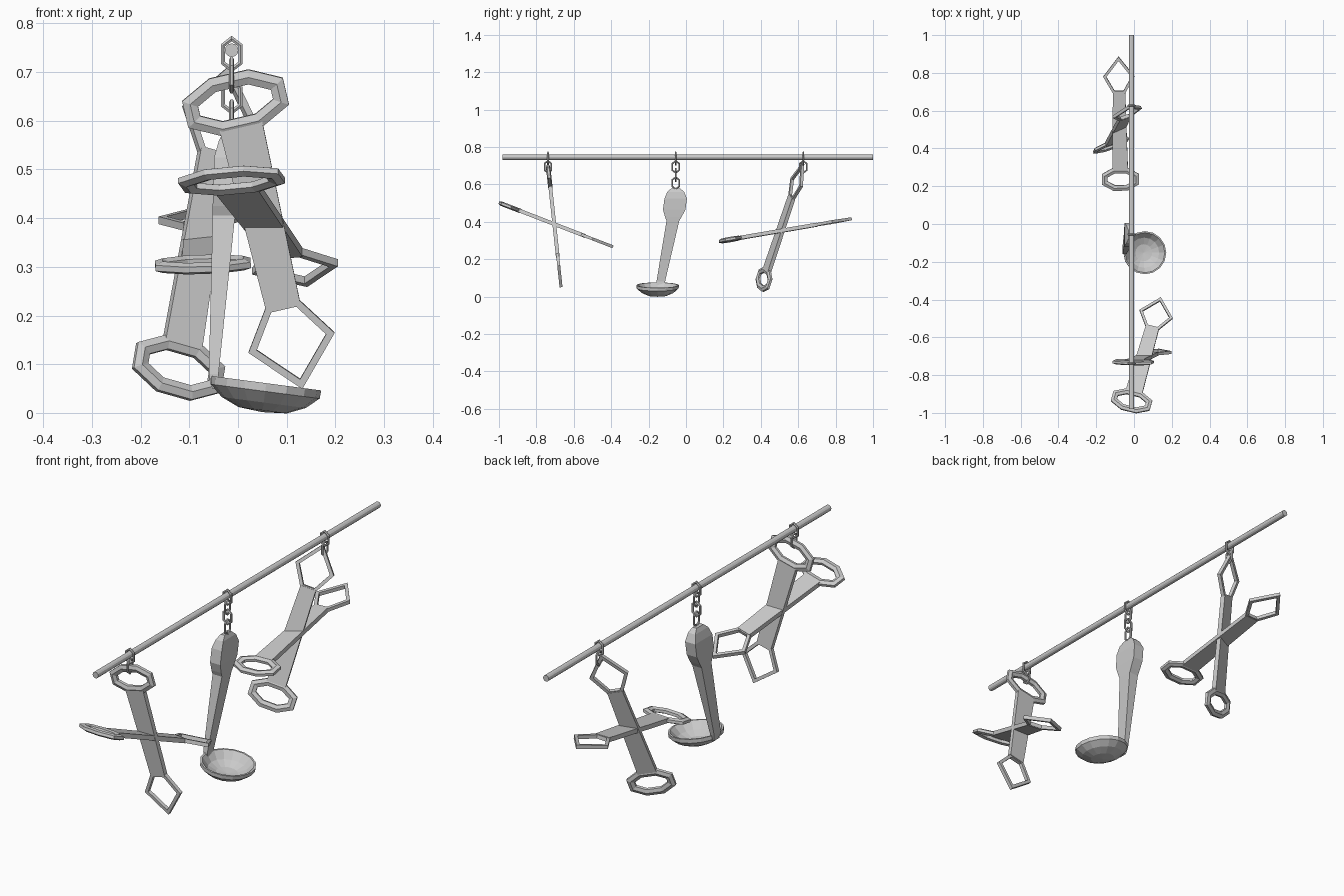
import bpy, bmesh, math
from mathutils import Vector, Matrix

if "Cube" in bpy.data.objects:
    bpy.data.objects.remove(bpy.data.objects["Cube"])


def finish(name, bm, mat=None):
    bmesh.ops.recalc_face_normals(bm, faces=bm.faces)
    if mat:
        bm.transform(mat)
        bmesh.ops.recalc_face_normals(bm, faces=bm.faces)
    me = bpy.data.meshes.new(name)
    bm.to_mesh(me)
    bm.free()
    ob = bpy.data.objects.new(name, me)
    bpy.context.collection.objects.link(ob)
    return ob


def add_loop(bm, path, half_w, half_t, sides):
    """Sweep a small polygon section round a closed flat path (local xy)."""
    pts = [Vector(p) for p in path]
    n, rows = len(pts), []
    for i, p in enumerate(pts):
        d0 = (p - pts[i - 1]).normalized()
        d1 = (pts[(i + 1) % n] - p).normalized()
        d = (d0 + d1).normalized()
        side = Vector((d.y, -d.x)) / max(0.6, d.dot(d1))
        row = []
        for k in range(sides):
            a = 2 * math.pi * (k + 0.5) / sides
            f = 1.41 if sides == 4 else 1.0
            q = p + side * half_w * f * math.cos(a)
            row.append(bm.verts.new((q.x, q.y, half_t * f * math.sin(a))))
        rows.append(row)
    for i in range(n):
        r, s = rows[i], rows[(i + 1) % n]
        for k in range(sides):
            m = (k + 1) % sides
            bm.faces.new((r[k], r[m], s[m], s[k]))


def add_loft(bm, sections):
    """Join four-cornered sections end to end and cap both ends."""
    rows = [[bm.verts.new(c) for c in s] for s in sections]
    for r, s in zip(rows, rows[1:]):
        for k in range(4):
            m = (k + 1) % 4
            bm.faces.new((r[k], r[m], s[m], s[k]))
    bm.faces.new(rows[0])
    bm.faces.new(rows[-1])


def hanging_tool(name, ring_centre, tip, across, sw):
    """Flat bar with a wide ring at one end and a pentagon loop at the other."""
    o, t = Vector(ring_centre), Vector(tip)
    u = (t - o).normalized()
    w = Vector(across)
    w = (w - u * w.dot(u)).normalized()
    nrm = w.cross(u)
    L = (t - o).length
    sl = L / 0.605
    bm = bmesh.new()
    # wide eight-sided ring
    ring = []
    for k in range(8):
        a = math.radians(22.5 + 45 * k)
        ring.append((0.099 * sw * math.cos(a), 0.050 * math.sin(a)))
    add_loop(bm, ring, 0.017, 0.012, 6)
    # pentagon loop
    e, m = 0.43 * sl, 0.507 * sl
    add_loop(bm, [(-0.030 * sw, e), (0.030 * sw, e), (0.082 * sw, m),
                  (0, L - 0.010), (-0.082 * sw, m)], 0.007, 0.008, 4)
    # flat handle bar
    secs = []
    for y, h in ((0.045, 0.045 * sw), (0.432 * sl, 0.036 * sw)):
        secs.append([(-h, y, -0.010), (h, y, -0.010), (h, y, 0.010), (-h, y, 0.010)])
    add_loft(bm, secs)
    mat = Matrix((w, u, nrm)).transposed().to_4x4()
    mat.translation = o
    return finish(name, bm, mat)


# hanging rod
RX, RZ = -0.013, 0.745
bm = bmesh.new()
bmesh.ops.create_cone(bm, cap_ends=True, segments=12, radius1=0.014,
                      radius2=0.014, depth=1.98)
finish("hanging_rod", bm, Matrix.Translation((RX, 0.01, RZ)) @ Matrix.Rotation(math.pi / 2, 4, 'X'))

# chains: elongated six-sided links, turned a quarter each time
for name, y, count in (("front_chain", -0.738, 2), ("middle_chain", -0.055, 4),
                       ("back_chain", 0.627, 2)):
    for i in range(count):
        bm = bmesh.new()
        add_loop(bm, [(0, -0.032), (0.018, -0.018), (0.018, 0.018), (0, 0.032),
                      (-0.018, 0.018), (-0.018, -0.018)], 0.005, 0.005, 6)
        mat = (Matrix.Translation((RX, y, 0.737 - 0.0435 * i))
               @ Matrix.Rotation(math.pi / 2 * (i % 2), 4, 'Z')
               @ Matrix.Rotation(math.pi / 2, 4, 'X'))
        finish(f"{name}_link_{i + 1}", bm, mat)

# two crossed pairs of tools
hanging_tool("front_tool_upright", (-0.005, -0.731, 0.637), (0.132, -0.668, 0.05), (1, 0, 0), 1.0)
hanging_tool("front_tool_level", (-0.013, -0.936, 0.477), (0.142, -0.39, 0.266), (1, 0, 0), 1.0)
hanging_tool("back_tool_upright", (-0.122, 0.417, 0.093), (-0.02, 0.625, 0.71), (0.92, 0.39, 0), 0.91)
hanging_tool("back_tool_level", (-0.072, 0.237, 0.305), (-0.082, 0.885, 0.416), (1, 0, 0.03), 0.91)

# ladle handle: paddle-shaped grip narrowing towards the bowl
bm = bmesh.new()
secs = []
for z, yc, hy, xc, hx in ((0.578, -0.055, 0.024, -0.020, 0.010),
                          (0.560, -0.055, 0.045, -0.021, 0.018),
                          (0.525, -0.055, 0.060, -0.024, 0.025),
                          (0.465, -0.063, 0.060, -0.026, 0.025),
                          (0.425, -0.068, 0.044, -0.028, 0.024),
                          (0.405, -0.070, 0.034, -0.029, 0.023),
                          (0.080, -0.135, 0.023, -0.050, 0.010),
                          (0.050, -0.138, 0.020, -0.045, 0.008)):
    secs.append([(xc - hx, yc - hy, z), (xc + hx, yc - hy, z),
                 (xc + hx, yc + hy, z), (xc - hx, yc + hy, z)])
add_loft(bm, secs)
finish("ladle_handle", bm)

# ladle bowl: shallow open dish, slightly tipped
bm = bmesh.new()
prof = [(0, -0.052), (0.045, -0.047), (0.080, -0.031), (0.106, 0.0), (0.114, 0.0),
        (0.113, -0.017), (0.087, -0.040), (0.050, -0.056), (0, -0.060)]
N = 16
rows = []
for r, z in prof:
    if r == 0:
        rows.append([bm.verts.new((0, 0, z))] * N)
    else:
        rows.append([bm.verts.new((r * math.cos(2 * math.pi * k / N),
                                   r * math.sin(2 * math.pi * k / N), z)) for k in range(N)])
for r, s in zip(rows, rows[1:]):
    for k in range(N):
        m = (k + 1) % N
        bm.faces.new(list(dict.fromkeys((r[k], r[m], s[m], s[k]))))
finish("ladle_bowl", bm, Matrix.Translation((0.058, -0.152, 0.061))
       @ Matrix.Rotation(math.radians(7.5), 4, 'Y'))
